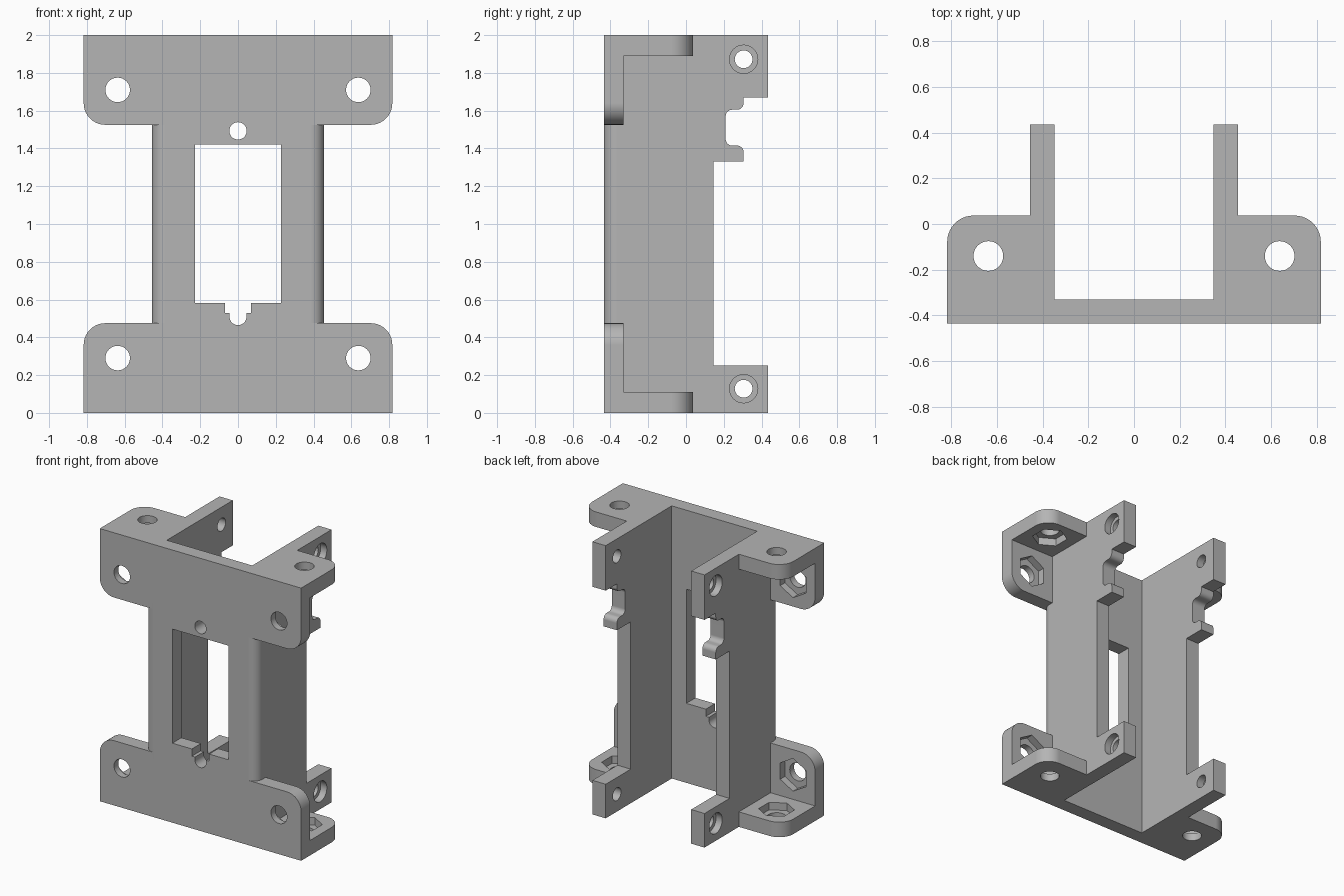
import bpy, bmesh, math
from mathutils import Vector

cube = bpy.data.objects.get("Cube")
if cube:
    bpy.data.objects.remove(cube, do_unlink=True)

# Main dimensions
FRONT, PLATE_BACK, FLANGE_BACK, BACK = -0.435, -0.33, 0.037, 0.435
SIDE, WALL_OUT, WALL_IN = 0.817, 0.455, 0.347
TAB, HEIGHT, CORNER, SEGS = 0.475, 2.0, 0.115, 10

grey = bpy.data.materials.new("plain grey")
grey.use_nodes = True
grey.diffuse_color = (0.46, 0.46, 0.46, 1)
grey.node_tree.nodes["Principled BSDF"].inputs["Base Color"].default_value = grey.diffuse_color


def rounded(corners):
    """Outline from right-angled corners (a, b) or (a, b, radius)."""
    out = []
    for i, corner in enumerate(corners):
        p = Vector(corner[:2])
        if len(corner) == 2:
            out.append(p)
            continue
        r = corner[2]
        u = (Vector(corners[i - 1][:2]) - p).normalized() * r
        v = (Vector(corners[(i + 1) % len(corners)][:2]) - p).normalized() * r
        for k in range(SEGS + 1):
            t = math.pi / 2 * k / SEGS
            out.append(p + u + v - v * math.cos(t) - u * math.sin(t))
    return out


def circle(a, b, r, n=32):
    """Regular outline with a point along the second axis."""
    return [Vector((a + r * math.sin(math.tau * k / n), b + r * math.cos(math.tau * k / n)))
            for k in range(n)]


def prism(name, outline, axis, lo, hi):
    """Extrude an outline along an axis."""
    place = {"x": lambda p, t: (t, p.x, p.y),
             "y": lambda p, t: (p.x, t, p.y),
             "z": lambda p, t: (p.x, p.y, t)}[axis]
    bm = bmesh.new()
    rings = [[bm.verts.new(place(p, t)) for p in outline] for t in (lo, hi)]
    n = len(outline)
    for ring in rings:
        bm.faces.new(ring)
    for i in range(n):
        j = (i + 1) % n
        bm.faces.new((rings[0][i], rings[0][j], rings[1][j], rings[1][i]))
    bmesh.ops.recalc_face_normals(bm, faces=bm.faces)
    mesh = bpy.data.meshes.new(name)
    bm.to_mesh(mesh)
    bm.free()
    mesh.materials.append(grey)
    obj = bpy.data.objects.new(name, mesh)
    bpy.context.collection.objects.link(obj)
    return obj


def combine(body, other, operation):
    """Apply a boolean and discard the helper."""
    bpy.context.view_layer.objects.active = body
    mod = body.modifiers.new("combine", "BOOLEAN")
    mod.operation, mod.solver, mod.object = operation, "EXACT", other
    bpy.ops.object.modifier_apply(modifier=mod.name)
    bpy.data.objects.remove(other, do_unlink=True)


# H-shaped front plate
half = [(SIDE, 0), (SIDE, TAB, CORNER), (WALL_OUT, TAB),
        (WALL_OUT, HEIGHT - TAB), (SIDE, HEIGHT - TAB, CORNER), (SIDE, HEIGHT)]
other_half = [(-c[0],) + c[1:] for c in reversed(half)]
body = prism("mounting_bracket", rounded(half + other_half), "y", FRONT, PLATE_BACK)

# Side wall outline with clip notch
wall = rounded([
    (FRONT, 0), (BACK, 0), (BACK, 0.25), (0.145, 0.25), (0.145, 1.33), (0.305, 1.33),
    (0.305, 1.415, 0.035), (0.21, 1.415, 0.035), (0.21, 1.605, 0.035), (0.305, 1.605, 0.035),
    (0.305, 1.67), (BACK, 1.67), (BACK, HEIGHT), (FRONT, HEIGHT)])

for s in (-1, 1):
    combine(body, prism("side_wall", wall, "x", s * WALL_IN, s * WALL_OUT), "UNION")
    # Top and bottom flanges
    flange = rounded([(s * 0.4, FRONT), (s * SIDE, FRONT),
                      (s * SIDE, FLANGE_BACK, CORNER), (s * 0.4, FLANGE_BACK)])
    for lo, hi in ((0, 0.11), (HEIGHT - 0.11, HEIGHT)):
        combine(body, prism("flange", flange, "z", lo, hi), "UNION")

for s in (-1, 1):
    # Rounded front edge between the tabs
    edge = [p for p in rounded([(s * 0.385, FRONT), (s * WALL_OUT, FRONT, 0.0699),
                                (s * WALL_OUT, -0.365)])][1:]
    edge += [Vector((s * 0.5, -0.365)), Vector((s * 0.5, -0.5)), Vector((s * 0.385, -0.5))]
    combine(body, prism("edge_cutter", edge, "z", TAB, HEIGHT - TAB), "DIFFERENCE")

    for top in (False, True):
        up = (lambda z: HEIGHT - z) if top else (lambda z: z)
        # Tab hole with hexagonal nut pocket behind
        x, z = s * 0.637, up(0.29)
        combine(body, prism("tab_hole", circle(x, z, 0.065), "y", -0.5, -0.3), "DIFFERENCE")
        combine(body, prism("tab_nut", circle(x, z, 0.12, 6), "y", -0.385, -0.3), "DIFFERENCE")
        # Flange hole with pocket on the inner face
        combine(body, prism("flange_hole", circle(x, -0.14, 0.065), "z", up(-0.1), up(0.2)), "DIFFERENCE")
        combine(body, prism("flange_nut", circle(x, -0.14, 0.12, 6), "z", up(0.055), up(0.2)), "DIFFERENCE")
        # Counterbored wall hole
        z = up(0.128)
        combine(body, prism("wall_hole", circle(0.305, z, 0.047), "x", s * 0.3, s * 0.5), "DIFFERENCE")
        combine(body, prism("wall_bore", circle(0.305, z, 0.075), "x", s * 0.405, s * 0.5), "DIFFERENCE")

# Window with stepped keyhole, and the small hole above
window = rounded([
    (-0.228, 1.42), (-0.228, 0.583), (-0.07, 0.583), (-0.07, 0.53), (-0.045, 0.53),
    (-0.045, 0.465, 0.0445), (0.045, 0.465, 0.0445),
    (0.045, 0.53), (0.07, 0.53), (0.07, 0.583), (0.228, 0.583), (0.228, 1.42)])
combine(body, prism("window", window, "y", -0.5, -0.25), "DIFFERENCE")
combine(body, prism("centre_hole", circle(0, 1.493, 0.046), "y", -0.5, -0.25), "DIFFERENCE")

# Smooth curved faces, keep edges sharp
bpy.ops.object.select_all(action="DESELECT")
body.select_set(True)
bpy.context.view_layer.objects.active = body
bpy.ops.object.shade_smooth_by_angle(angle=math.radians(30))
weighted = body.modifiers.new("weighted_normals", "WEIGHTED_NORMAL")
weighted.keep_sharp = True
